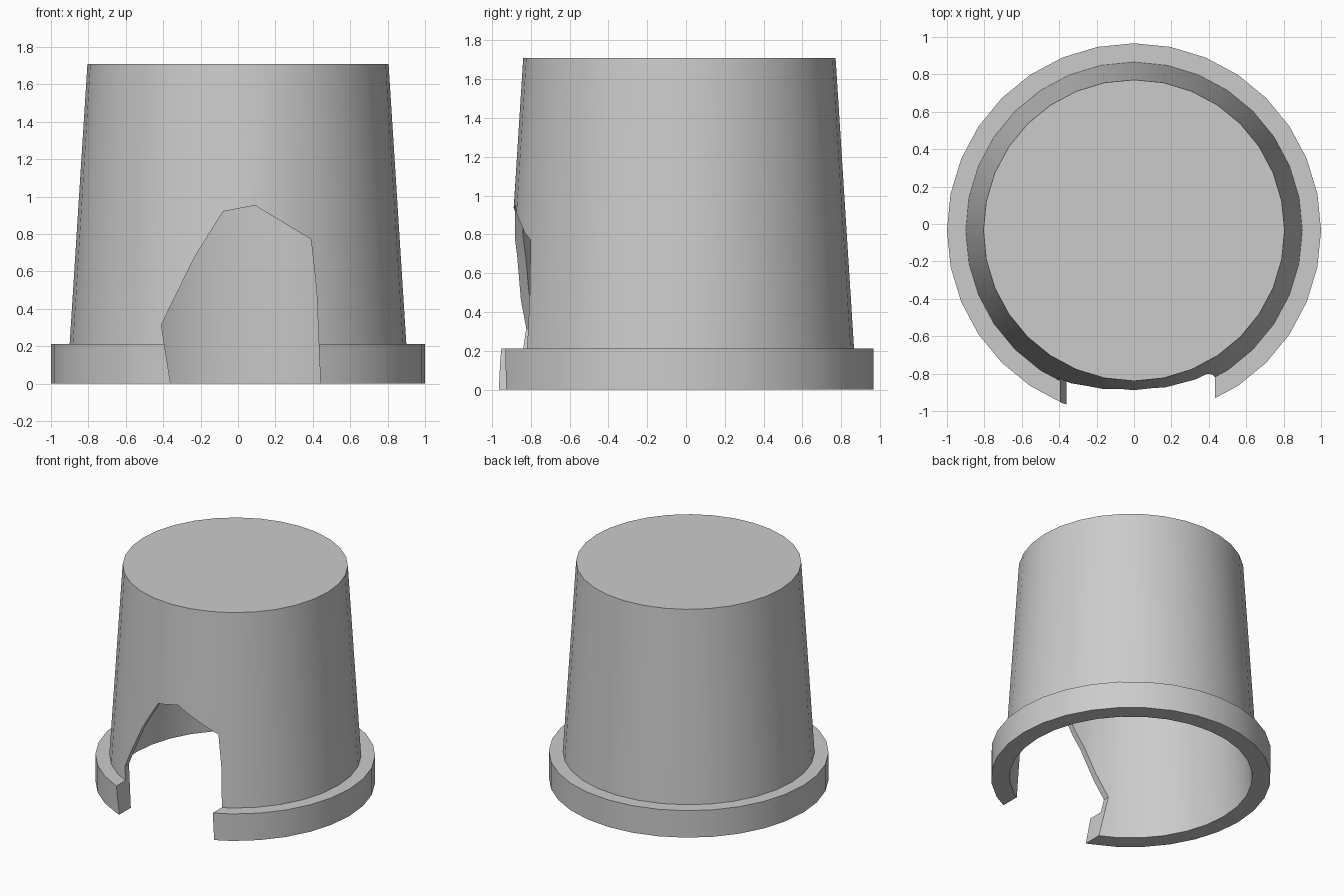
import bpy, bmesh
from math import sin, cos, tau

if "Cube" in bpy.data.objects:
    bpy.data.objects.remove(bpy.data.objects["Cube"])

SIDES = 32
CY = -0.034  # centre of the round body, shifted because the front is cut open


def make_object(name, bm):
    bmesh.ops.recalc_face_normals(bm, faces=bm.faces[:])
    mesh = bpy.data.meshes.new(name)
    bm.to_mesh(mesh)
    bm.free()
    obj = bpy.data.objects.new(name, mesh)
    bpy.context.collection.objects.link(obj)
    return obj


def lathe(name, profile):
    """Spin an outside-to-inside profile; both ends are closed with a cap."""
    bm = bmesh.new()
    rings = [[bm.verts.new((r * cos(tau * i / SIDES), CY + r * sin(tau * i / SIDES), z))
              for i in range(SIDES)] for r, z in profile]
    for a, b in zip(rings, rings[1:]):
        for i in range(SIDES):
            j = (i + 1) % SIDES
            bm.faces.new((a[i], a[j], b[j], b[i]))
    bm.faces.new(rings[0])
    bm.faces.new(rings[-1])
    return make_object(name, bm)


def prism(name, outline, y0, y1):
    """Extrude an xz outline along y."""
    bm = bmesh.new()
    face = bm.faces.new([bm.verts.new((x, y0, z)) for x, z in outline])
    ext = bmesh.ops.extrude_face_region(bm, geom=[face])
    verts = [g for g in ext["geom"] if isinstance(g, bmesh.types.BMVert)]
    bmesh.ops.translate(bm, verts=verts, vec=(0, y1 - y0, 0))
    return make_object(name, bm)


# Upturned bucket: top, tapered wall, rim, hollow inside
bucket = lathe("bucket", [(0.805, 1.71), (0.90, 0.213), (1.0, 0.213), (1.0, 0.0),
                          (0.868, 0.0), (0.77, 1.675)])

# Broken opening in the front wall
cutter = prism("opening_cutter",
               [(-0.345, -0.1), (-0.41, 0.315), (-0.23, 0.68), (-0.08, 0.92),
                (0.09, 0.953), (0.39, 0.772), (0.42, 0.5), (0.445, -0.1)], -1.5, -0.3)
cutter.hide_render = True

cut = bucket.modifiers.new("opening", 'BOOLEAN')
cut.operation = 'DIFFERENCE'
cut.solver = 'EXACT'
cut.object = cutter

bpy.context.view_layer.objects.active = bucket
bpy.ops.object.select_all(action='DESELECT')
bucket.select_set(True)
bpy.ops.object.modifier_apply(modifier=cut.name)
bpy.data.objects.remove(cutter)
bpy.ops.object.shade_smooth_by_angle()
